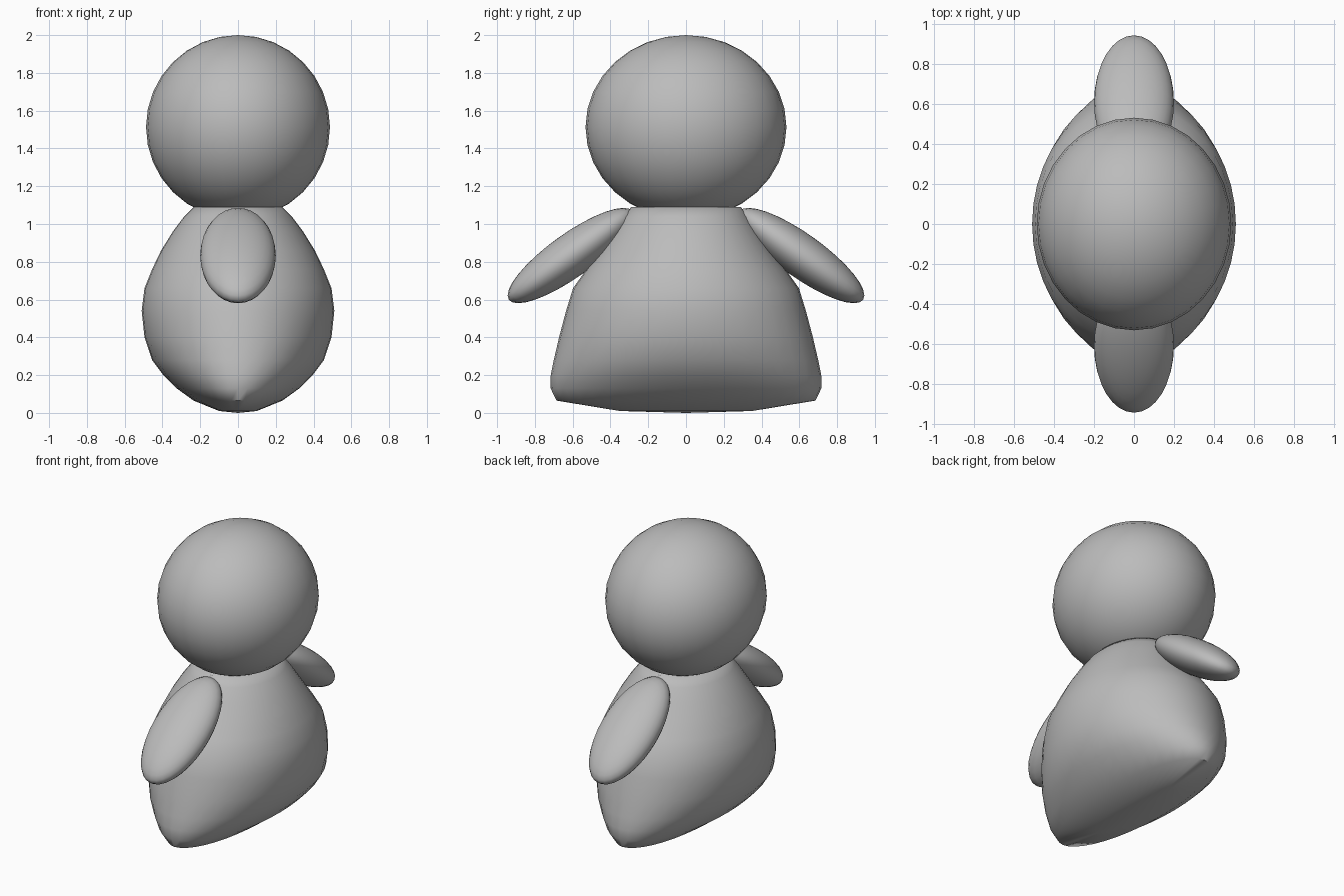
import bpy, bmesh, math

if "Cube" in bpy.data.objects:
    bpy.data.objects.remove(bpy.data.objects["Cube"])

grey = bpy.data.materials.new("plain grey")
grey.diffuse_color = (0.5, 0.5, 0.5, 1)
grey.use_nodes = True
grey.node_tree.nodes["Principled BSDF"].inputs["Base Color"].default_value = grey.diffuse_color


def ellipsoid(name, loc, size, tilt=0):
    bpy.ops.mesh.primitive_uv_sphere_add(segments=32, ring_count=16, location=loc,
                                         rotation=(tilt, 0, 0))
    ob = bpy.context.object
    ob.name = name
    ob.scale = size
    bpy.ops.object.transform_apply(location=False, rotation=True, scale=True)
    bpy.ops.object.shade_smooth()
    ob.data.materials.append(grey)
    return ob


# Head
ellipsoid("head", (0, 0, 1.513), (0.487, 0.532, 0.487))

# Arms, drooping outward along y
for side, name in ((1, "back_arm"), (-1, "front_arm")):
    ellipsoid(name, (0, 0.61 * side, 0.833), (0.2, 0.403, 0.115),
              math.radians(-35.6) * side)

# Body: stacked elliptical rings (z, half width x, half width y)
rings = [(0.01, 0.10, 0.35), (0.065, 0.235, 0.685), (0.13, 0.325, 0.717),
         (0.2, 0.395, 0.716), (0.28, 0.455, 0.70), (0.40, 0.495, 0.672),
         (0.54, 0.51, 0.635), (0.66, 0.495, 0.598), (0.76, 0.455, 0.527),
         (0.86, 0.407, 0.452), (0.96, 0.345, 0.385), (1.04, 0.285, 0.332),
         (1.09, 0.235, 0.29)]
SEG = 40
bm = bmesh.new()
loops = [[bm.verts.new((a * math.cos(2 * math.pi * i / SEG),
                        b * math.sin(2 * math.pi * i / SEG), z)) for i in range(SEG)]
         for z, a, b in rings]
for lo, hi in zip(loops, loops[1:]):
    for i in range(SEG):
        j = (i + 1) % SEG
        bm.faces.new((lo[i], lo[j], hi[j], hi[i]))
base = bm.verts.new((0, 0, 0))
for i in range(SEG):
    bm.faces.new((base, loops[0][(i + 1) % SEG], loops[0][i]))
bm.faces.new(loops[-1])
bmesh.ops.recalc_face_normals(bm, faces=bm.faces)
mesh = bpy.data.meshes.new("body")
bm.to_mesh(mesh)
bm.free()
mesh.materials.append(grey)
body = bpy.data.objects.new("body", mesh)
bpy.context.collection.objects.link(body)
bpy.ops.object.select_all(action='DESELECT')
body.select_set(True)
bpy.context.view_layer.objects.active = body
bpy.ops.object.shade_smooth_by_angle(angle=math.radians(50))
